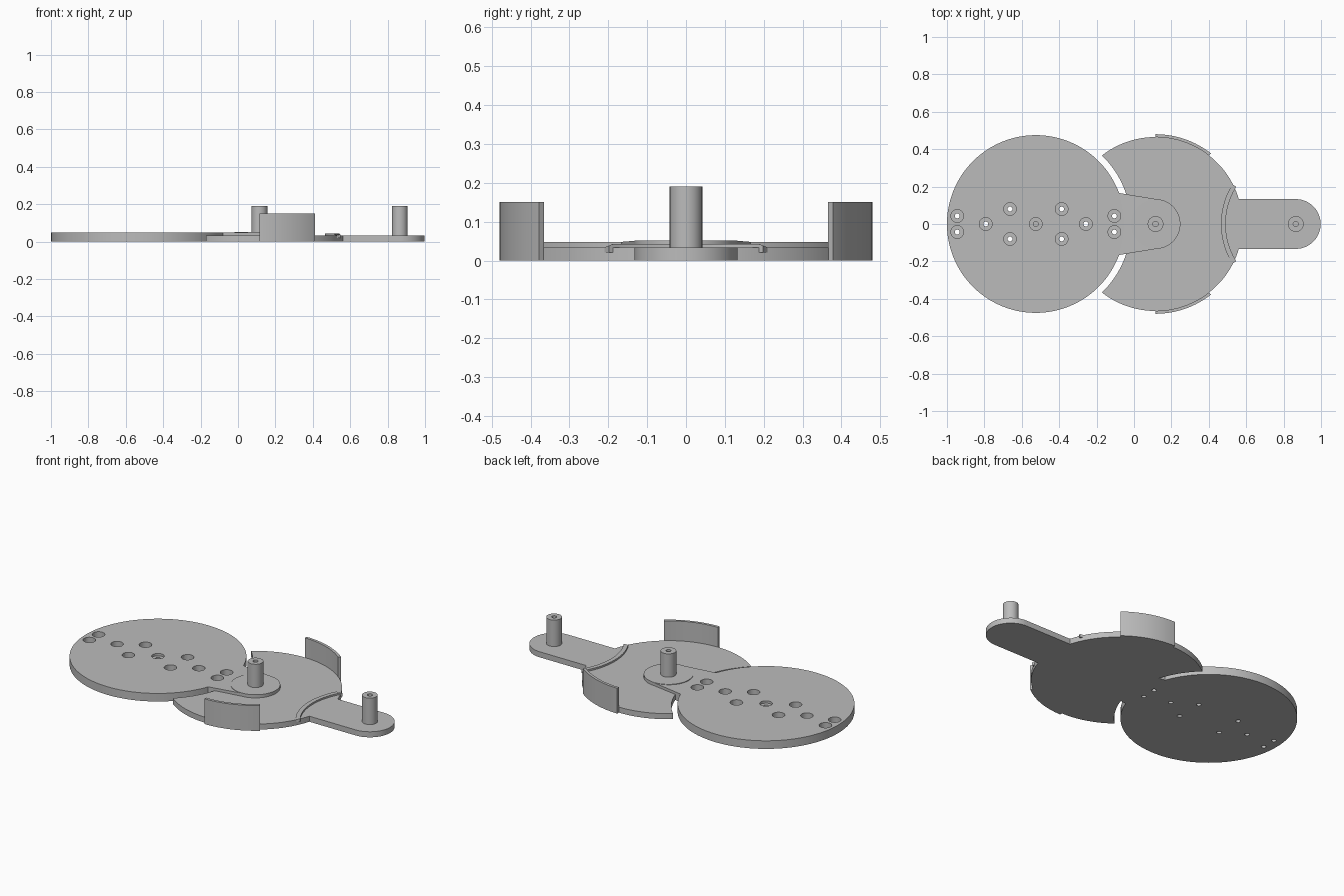
import bpy, bmesh
from math import sin, cos, pi, radians

cube = bpy.data.objects.get("Cube")
if cube:
    bpy.data.objects.remove(cube, do_unlink=True)

grey = bpy.data.materials.new("plain_grey")
grey.use_nodes = True
grey.diffuse_color = (0.5, 0.5, 0.5, 1)
grey.node_tree.nodes["Principled BSDF"].inputs["Base Color"].default_value = (0.5, 0.5, 0.5, 1)

MAIN_X, HUB_X, TIP_X = -0.525, 0.115, 0.865
MAIN_R, HUB_R, PAD_R = 0.475, 0.465, 0.133
MAIN_TOP, HUB_TOP, PAD_TOP = 0.048, 0.033, 0.052


def arc(cx, r, a0, a1, n=48):
    """Points on an arc centred on (cx, 0), angles in degrees."""
    angles = [radians(a0 + (a1 - a0) * i / n) for i in range(n + 1)]
    return [(cx + r * cos(a), r * sin(a)) for a in angles]


def finish(name, bm):
    bmesh.ops.recalc_face_normals(bm, faces=bm.faces)
    mesh = bpy.data.meshes.new(name)
    bm.to_mesh(mesh)
    bm.free()
    mesh.materials.append(grey)
    obj = bpy.data.objects.new(name, mesh)
    bpy.context.collection.objects.link(obj)
    return obj


def smooth(obj):
    bpy.ops.object.select_all(action='DESELECT')
    obj.select_set(True)
    bpy.context.view_layer.objects.active = obj
    bpy.ops.object.shade_smooth_by_angle(angle=radians(30))


def plate(name, outline, z0, z1):
    """Solid plate; z1 is a height or a function of x and y."""
    height = z1 if callable(z1) else (lambda x, y: z1)
    bm = bmesh.new()
    low = [bm.verts.new((x, y, z0)) for x, y in outline]
    high = [bm.verts.new((x, y, height(x, y))) for x, y in outline]
    bm.faces.new(low[::-1])
    bm.faces.new(high)
    n = len(outline)
    for i in range(n):
        j = (i + 1) % n
        bm.faces.new((low[i], low[j], high[j], high[i]))
    obj = finish(name, bm)
    smooth(obj)
    return obj


def lathe(bm, cx, cy, profile, n=32):
    """Closed turned solid; the profile starts and ends on the axis."""
    rings = [[bm.verts.new((cx + r * cos(2 * pi * i / n), cy + r * sin(2 * pi * i / n), z))
              for i in range(n)] for r, z in profile]
    for a, b in zip(rings, rings[1:]):
        for i in range(n):
            j = (i + 1) % n
            bm.faces.new((a[i], a[j], b[j], b[i]))
    bm.faces.new(rings[0])
    bm.faces.new(rings[-1])


# Main disc with counterbored holes
main_disc = plate("main_disc", arc(MAIN_X, MAIN_R, 0, 360, 144)[:-1], 0, MAIN_TOP)
bm = bmesh.new()
BORE, PIN = 0.034, 0.013
for side in (-1, 1):
    for dx in (0.42, 0.268, 0.138):
        for dy in ((0,) if dx == 0.268 else (-0.08, 0.08) if dx == 0.138 else (-0.043, 0.043)):
            lathe(bm, MAIN_X + side * dx, dy,
                  [(PIN, -0.02), (PIN, 0.016), (BORE, 0.016), (BORE, 0.08)])
# Shallow blind hole in the centre
lathe(bm, MAIN_X, 0, [(PIN, 0.01), (PIN, 0.034), (BORE, 0.034), (BORE, 0.08)])
cutter = finish("hole_cutter", bm)
cutter.hide_render = True
cut = main_disc.modifiers.new("holes", 'BOOLEAN')
cut.operation = 'DIFFERENCE'
cut.solver = 'EXACT'
cut.object = cutter
bpy.context.view_layer.objects.active = main_disc
bpy.ops.object.modifier_apply(modifier="holes")
bpy.data.objects.remove(cutter, do_unlink=True)
smooth(main_disc)

# Hub disc with a concave clearance edge around the main disc
plate("hub_disc", arc(HUB_X, HUB_R, -128, 128, 110) + arc(MAIN_X, 0.509, 46, -46), 0, HUB_TOP)

# Neck joining the main disc to the raised hub pad
plate("neck", arc(HUB_X, PAD_R - 0.001, -81, 81) + arc(MAIN_X, 0.472, 20.6, -20.6),
      0, lambda x, y: MAIN_TOP if x < -0.04 else 0.051)
plate("hub_pad", arc(HUB_X, PAD_R, 0, 360, 96)[:-1], 0.02, PAD_TOP)

# Arm with a rounded end
plate("arm", arc(TIP_X, 0.133, -90, 90) + [(0.5, 0.133), (0.5, -0.133)], 0, HUB_TOP)

# Curved stop ridge with sloping ends
plate("stop_ridge", arc(TIP_X, 0.4, 148, 212) + arc(TIP_X, 0.375, 212, 148), 0.02,
      lambda x, y: 0.043 - 0.01 * max(0, min(1, (abs(y) - 0.188) / 0.022)))

# Curved guard walls on both edges of the hub disc
for label, s in (("left", 1), ("right", -1)):
    plate(label + "_guard_wall",
          arc(HUB_X, 0.48, s * 52, s * 90) + arc(HUB_X, 0.464, s * 90, s * 52), 0, 0.15)

# Hollow-topped posts
for label, x, floor in (("hub", HUB_X, 0.15), ("tip", TIP_X, 0.08)):
    bm = bmesh.new()
    lathe(bm, x, 0, [(0.014, floor), (0.014, 0.19), (0.042, 0.19), (0.042, 0.025)], 48)
    smooth(finish(label + "_post", bm))
